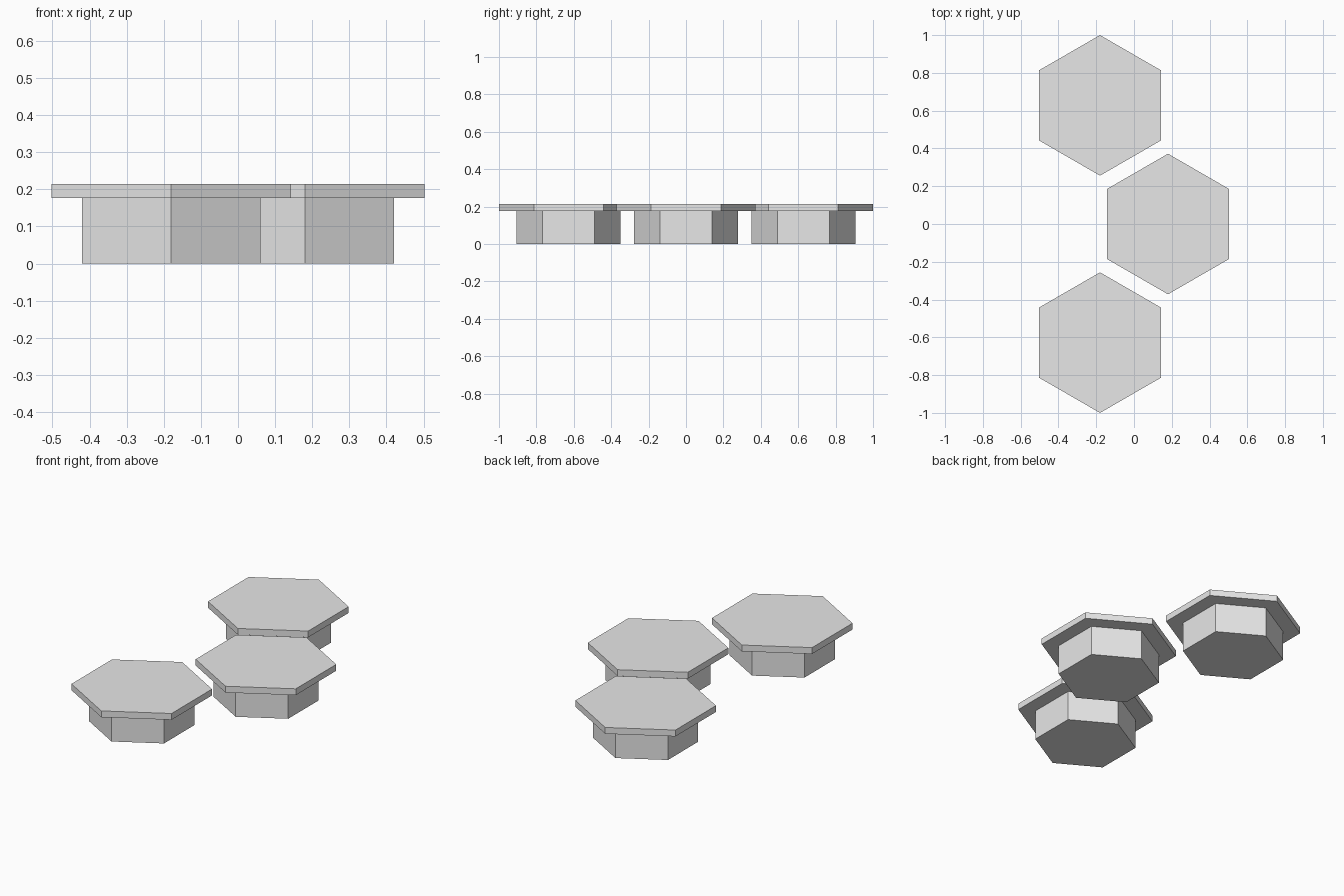
import bpy
import math

cube = bpy.data.objects.get("Cube")
if cube:
    bpy.data.objects.remove(cube, do_unlink=True)

# One plain grey for every part
grey = bpy.data.materials.new("light_grey")
grey.use_nodes = True
color = (0.8, 0.8, 0.8, 1.0)
grey.diffuse_color = color
grey.node_tree.nodes["Principled BSDF"].inputs["Base Color"].default_value = color

STEM_TOP, PLATE_TOP = 0.177, 0.214
SPACING = 0.628


def hex_prism(name, x, y, radius, bottom, top):
    """Six-sided prism with corners pointing along y."""
    bpy.ops.mesh.primitive_cylinder_add(
        vertices=6, radius=radius, depth=top - bottom,
        location=(x, y, (bottom + top) / 2))
    obj = bpy.context.object
    obj.name = name
    obj.data.materials.append(grey)
    return obj


# Three pedestals in a zigzag row: narrow stem under a wide thin plate
for label, x, y in (("front", -0.18, -SPACING),
                    ("middle", 0.18, 0.0),
                    ("back", -0.18, SPACING)):
    hex_prism(label + "_stem", x, y, 0.278, 0.0, STEM_TOP)
    hex_prism(label + "_plate", x, y, 0.372, STEM_TOP, PLATE_TOP)
